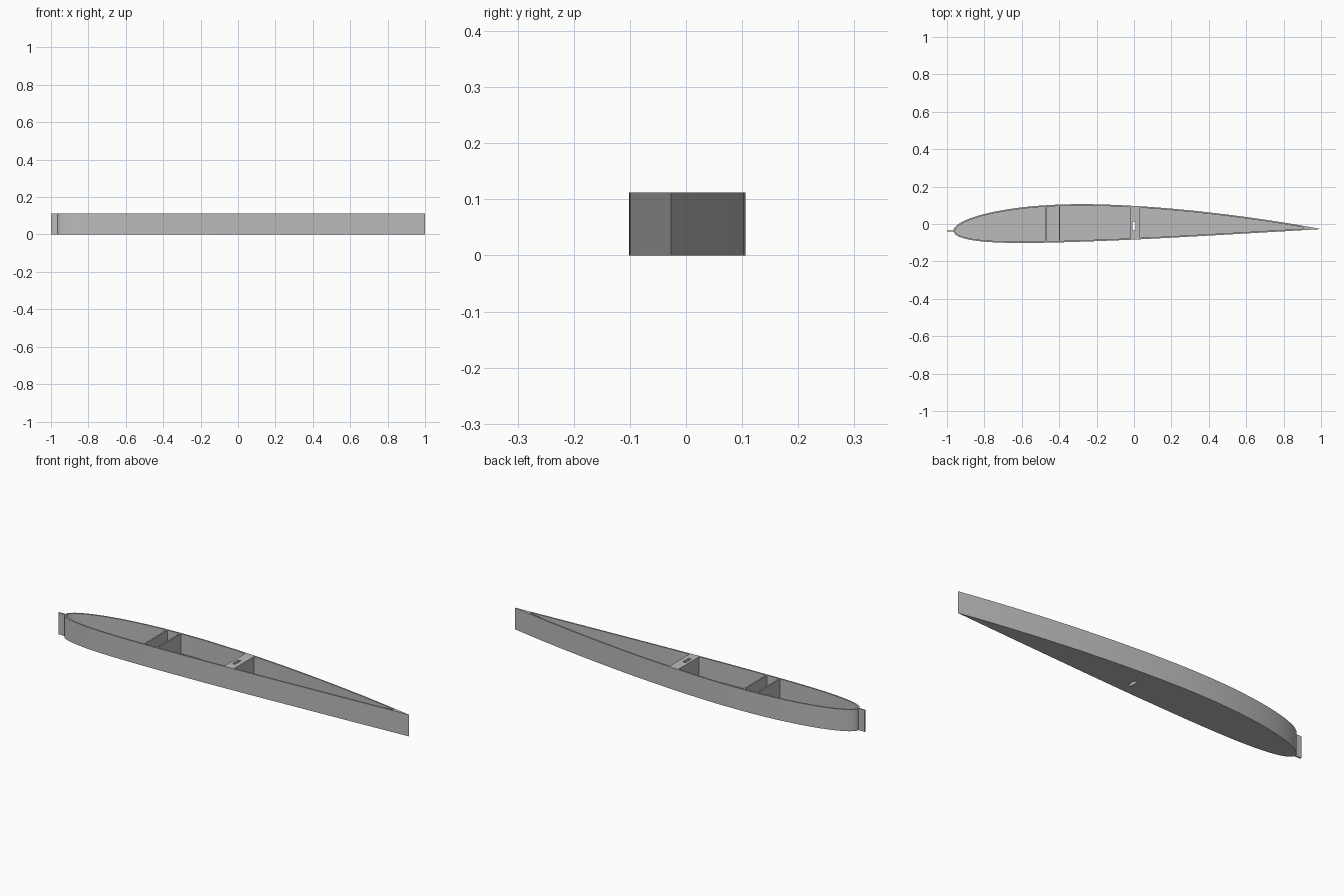
import bpy, bmesh, math

if "Cube" in bpy.data.objects:
    bpy.data.objects.remove(bpy.data.objects["Cube"])

NOSE, TAIL = -0.965, 1.0
CHORD = TAIL - NOSE
HEIGHT, WALL, FLOOR = 0.112, 0.008, 0.01
STATIONS = 64

grey = bpy.data.materials.new("plain grey")
grey.use_nodes = True
grey.diffuse_color = (0.5, 0.5, 0.5, 1)
grey.node_tree.nodes["Principled BSDF"].inputs["Base Color"].default_value = (0.5, 0.5, 0.5, 1)


def section(t):
    """Lower and upper y of the cambered wing section at chord fraction t."""
    half = 0.515 * (0.2969 * math.sqrt(t) - 0.126 * t - 0.3516 * t**2
                    + 0.2843 * t**3 - 0.1036 * t**4)
    peak = 0.4
    span = peak if t < peak else 1 - peak
    camber = 0.02 * (1 - ((t - peak) / span) ** 2)
    base = -0.036 + 0.009 * t
    return base + CHORD * (camber - half), base + CHORD * (camber + half)


def outline():
    """Closed counter-clockwise loop: lower side to the tail, upper side back."""
    ts = [(1 - math.cos(math.pi * i / STATIONS)) / 2 for i in range(STATIONS + 1)]
    lower = [(NOSE + CHORD * t, section(t)[0]) for t in ts]
    upper = [(NOSE + CHORD * t, section(t)[1]) for t in ts[1:-1]]
    return lower + upper[::-1]


def inset(loop, d):
    """Move the loop inward, dropping the thin tail where the walls meet."""
    out = []
    for i, (x, y) in enumerate(loop):
        (ax, ay), (bx, by) = loop[i - 1], loop[(i + 1) % len(loop)]
        length = math.hypot(bx - ax, by - ay)
        t = (x - NOSE) / CHORD
        lo, hi = section(t)
        if t < 0.5 or hi - lo > 2.3 * d:
            out.append((x - d * (by - ay) / length, y + d * (bx - ax) / length))
    return out


def prism(name, loop, z0, z1):
    bm = bmesh.new()
    base = bm.faces.new([bm.verts.new((x, y, z0)) for x, y in loop])
    top = bmesh.ops.extrude_face_region(bm, geom=[base])["geom"]
    bmesh.ops.translate(bm, vec=(0, 0, z1 - z0),
                        verts=[v for v in top if isinstance(v, bmesh.types.BMVert)])
    bmesh.ops.recalc_face_normals(bm, faces=bm.faces)
    mesh = bpy.data.meshes.new(name)
    bm.to_mesh(mesh)
    bm.free()
    mesh.materials.append(grey)
    obj = bpy.data.objects.new(name, mesh)
    bpy.context.collection.objects.link(obj)
    return obj


def box(name, x0, x1, y0, y1, z0, z1):
    return prism(name, [(x0, y0), (x1, y0), (x1, y1), (x0, y1)], z0, z1)


def crosspiece(name, x0, x1):
    """Slab spanning the hull between its two side walls."""
    (l0, u0), (l1, u1) = [section((x - NOSE) / CHORD) for x in (x0, x1)]
    g = WALL / 2
    return prism(name, [(x0, l0 + g), (x1, l1 + g), (x1, u1 - g), (x0, u0 - g)],
                 FLOOR / 2, HEIGHT)


def cut(obj, cutter):
    mod = obj.modifiers.new("cut", "BOOLEAN")
    mod.operation, mod.solver, mod.object = "DIFFERENCE", "EXACT", cutter
    cutter.hide_render = True
    bpy.context.view_layer.update()
    result = bpy.data.meshes.new_from_object(
        obj.evaluated_get(bpy.context.evaluated_depsgraph_get()))
    obj.modifiers.clear()
    obj.data = result


# Hollow wing-section shell with a closed floor
shell = prism("wing_shell", outline(), 0, HEIGHT)
cavity = prism("cavity_cutter", inset(outline(), WALL), FLOOR, HEIGHT + 0.1)
cut(shell, cavity)

# Two thin ribs and the thicker spar block
crosspiece("front_rib", -0.475, -0.468)
crosspiece("rear_rib", -0.402, -0.395)
block = crosspiece("spar_block", -0.022, 0.032)

# Slot through the block and the floor
slot = box("slot_cutter", -0.007, 0.009, -0.035, 0.013, -0.1, HEIGHT + 0.1)
cut(block, slot)
cut(shell, slot)
for helper in (cavity, slot):
    bpy.data.objects.remove(helper)

# Flat tab on the nose
box("nose_tab", -1.0, NOSE + WALL, -0.041, -0.034, 0, HEIGHT)

# Smooth the curved skin, keep the rims sharp
bpy.ops.object.select_all(action="DESELECT")
shell.select_set(True)
bpy.context.view_layer.objects.active = shell
bpy.ops.object.shade_smooth_by_angle(angle=math.radians(30))
